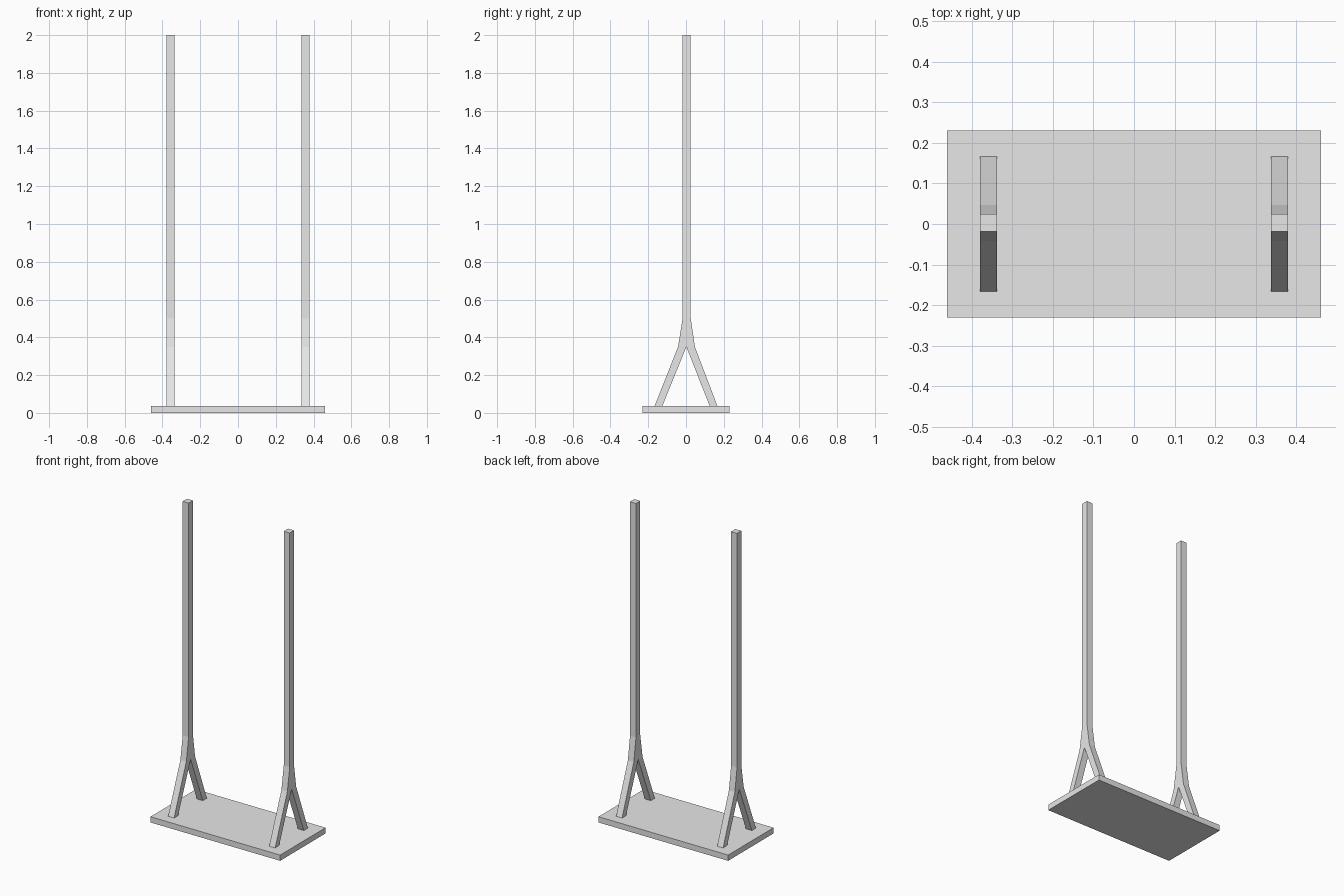
import bpy
import bmesh

cube = bpy.data.objects.get("Cube")
if cube:
    bpy.data.objects.remove(cube, do_unlink=True)

grey = bpy.data.materials.new("plain_grey")
grey.use_nodes = True
colour = (0.8, 0.8, 0.8, 1)
grey.diffuse_color = colour
grey.node_tree.nodes["Principled BSDF"].inputs["Base Color"].default_value = colour


def finish(name, bm):
    bmesh.ops.recalc_face_normals(bm, faces=bm.faces)
    mesh = bpy.data.meshes.new(name)
    bm.to_mesh(mesh)
    bm.free()
    mesh.materials.append(grey)
    obj = bpy.data.objects.new(name, mesh)
    bpy.context.collection.objects.link(obj)


def extruded_profile(name, points, x, width):
    """Extrude a (y, z) outline along x, centred on x."""
    bm = bmesh.new()
    face = bm.faces.new([bm.verts.new((x - width / 2, y, z)) for y, z in points])
    side = bmesh.ops.extrude_face_region(bm, geom=[face])["geom"]
    verts = [v for v in side if isinstance(v, bmesh.types.BMVert)]
    bmesh.ops.translate(bm, verts=verts, vec=(width, 0, 0))
    finish(name, bm)


# Seat board
SEAT_TOP = 0.037
extruded_profile("seat", [(-0.23, 0), (0.23, 0), (0.23, SEAT_TOP), (-0.23, SEAT_TOP)], 0, 0.92)

# Hangers: one bar that flares and forks into two legs
hanger = [
    (-0.018, 2), (-0.018, 0.5), (-0.042, 0.35), (-0.166, SEAT_TOP), (-0.125, SEAT_TOP),
    (0.002, 0.35),
    (0.125, SEAT_TOP), (0.166, SEAT_TOP), (0.047, 0.35), (0.025, 0.5), (0.025, 2),
]
for label, sign in (("left", 1), ("right", -1)):
    extruded_profile(label + "_hanger", hanger, sign * 0.3585, 0.042)
